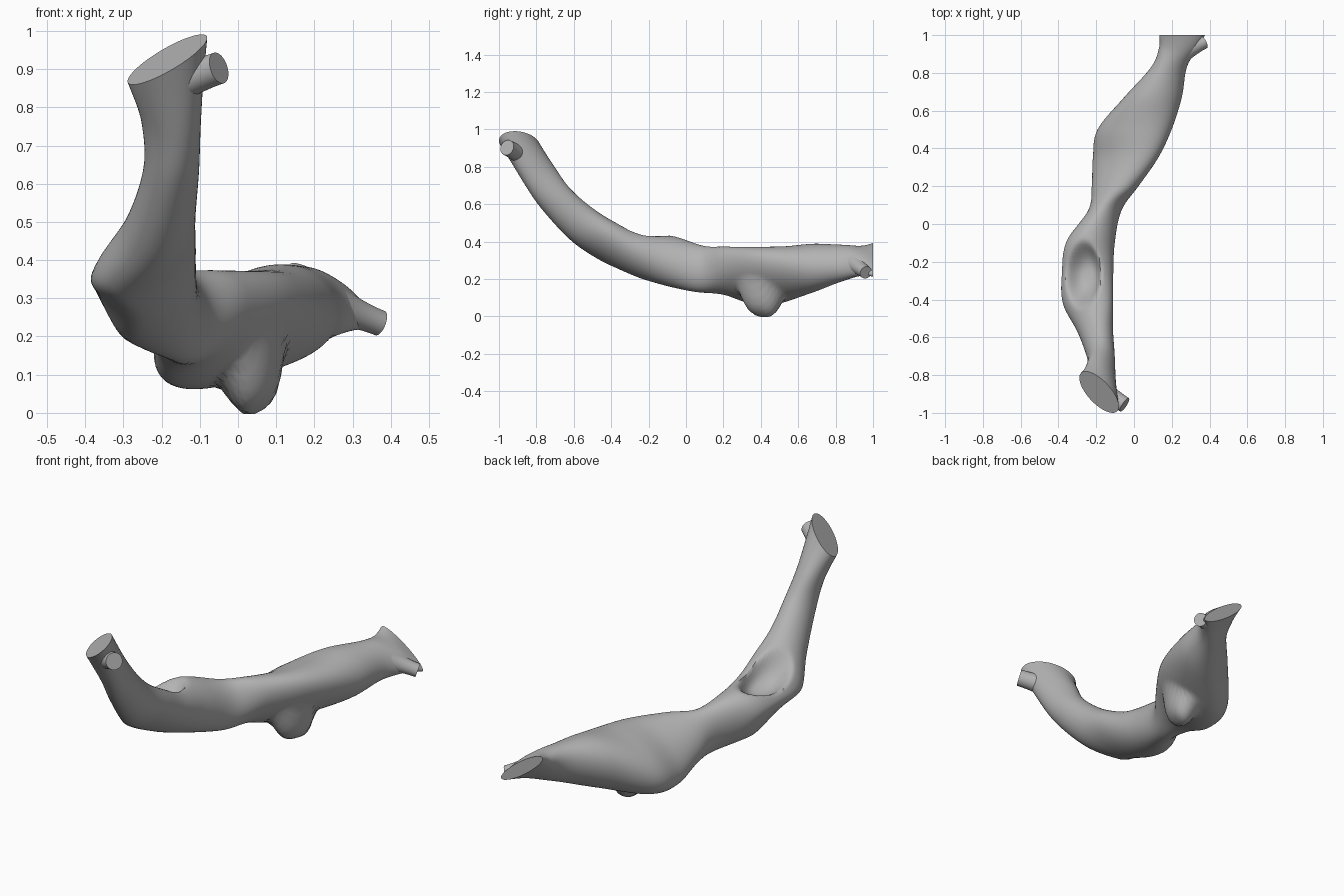
import bpy, bmesh, math
from mathutils import Vector

cube = bpy.data.objects.get("Cube")
if cube:
    bpy.data.objects.remove(cube, do_unlink=True)

grey = bpy.data.materials.new("bark grey")
grey.use_nodes = True
GREY = (0.45, 0.45, 0.45, 1)
grey.diffuse_color = GREY
grey.node_tree.nodes["Principled BSDF"].inputs["Base Color"].default_value = GREY

SIDES, STEPS = 56, 9

# Cross-sections from front tip to back end: centre, half side axis, half up axis
SECTIONS = [
    ((-.185, -.89, .925), (.100, -.095, .045), (.030, .055, .048)),
    ((-.175, -.79, .765), (.078, -.03, .00), (.00, .075, .048)),
    ((-.175, -.70, .635), (.073, 0, 0), (0, .078, .052)),
    ((-.205, -.56, .495), (.093, 0, .01), (.01, .055, .088)),
    ((-.243, -.415, .40), (.130, 0, .02), (.025, .04, .10)),
    ((-.250, -.27, .337), (.138, 0, 0), (.025, .03, .112)),
    ((-.232, -.10, .30), (.130, 0, -.02), (.01, .03, .128)),
    ((-.155, .07, .255), (.088, 0, -.01), (0, .02, .123)),
    ((-.100, .20, .245), (.122, 0, .02), (.02, 0, .127)),
    ((-.045, .35, .220), (.168, 0, .045), (.04, 0, .145)),
    ((.003, .50, .222), (.193, 0, .035), (.035, 0, .148)),
    ((.100, .67, .257), (.150, 0, -.02), (.03, 0, .13)),
    ((.185, .83, .285), (.090, 0, -.05), (.03, 0, .085)),
    ((.235, .93, .297), (.100, 0, -.062), (.025, 0, .052)),
    ((.255, 1.0, .303), (.120, 0, -.085), (.015, 0, .028)),
]

# Local pushes on the surface: centre, radii, push, flatness of the peak
PUSHES = [
    ((-.268, -.275, .43), (.10, .20, .19), (.03, 0, -.09), 1.6),   # knot hollow
    ((-.37, -.27, .26), (.13, .26, .13), (.015, 0, .035), 1),      # flank under it
    ((.045, .39, .11), (.105, .145, .14), (.02, 0, -.108), 2),     # broken twig below
]


def spline(a, b, c, d, t):
    """Smooth curve from b to c."""
    return 0.5 * (2 * b + (c - a) * t + (2 * a - 5 * b + 4 * c - d) * t * t
                  + (3 * b - a - 3 * c + d) * t ** 3)


def push(p):
    out = p.copy()
    for centre, radii, move, flat in PUSHES:
        d2 = sum(((p[i] - centre[i]) / radii[i]) ** 2 for i in range(3))
        if d2 < 1:
            out += Vector(move) * (1 - d2 ** flat) ** 2
    return out


def finish(bm, name):
    bmesh.ops.recalc_face_normals(bm, faces=bm.faces)
    mesh = bpy.data.meshes.new(name)
    bm.to_mesh(mesh)
    bm.free()
    mesh.materials.append(grey)
    ob = bpy.data.objects.new(name, mesh)
    bpy.context.collection.objects.link(ob)
    bpy.ops.object.select_all(action='DESELECT')
    ob.select_set(True)
    bpy.context.view_layer.objects.active = ob
    bpy.ops.object.shade_smooth_by_angle(angle=math.radians(50))


def loft(name, frames):
    bm = bmesh.new()
    angles = [2 * math.pi * k / SIDES for k in range(SIDES)]
    rings = [[bm.verts.new(push(c + u * math.cos(a) + v * math.sin(a))) for a in angles]
             for c, u, v in frames]
    for r, s in zip(rings, rings[1:]):
        for k in range(SIDES):
            n = (k + 1) % SIDES
            bm.faces.new((r[k], r[n], s[n], s[k]))
    bm.faces.new(rings[0])
    bm.faces.new(rings[-1])
    finish(bm, name)


# Main branch: spline through the sections
keys = [[Vector(v) for v in s] for s in SECTIONS]
keys = [keys[0]] + keys + [keys[-1]]
frames = []
for i in range(1, len(keys) - 2):
    for j in range(STEPS):
        frames.append([spline(*(keys[i + o][n] for o in (-1, 0, 1, 2)), j / STEPS)
                       for n in range(3)])
frames.append(keys[-1])
loft("branch", frames)


# Short broken twigs, flared at the root, with flat cut ends
def twig(name, start, end, r0, r1):
    a, b = Vector(start), Vector(end)
    axis = (b - a).normalized()
    u = axis.cross(Vector((0, 0, 1))).normalized()
    v = u.cross(axis)
    rings = []
    for i in range(9):
        t = i / 8
        r = r1 + (r0 - r1) * (1 - t) ** 2
        rings.append((a.lerp(b, t), u * r, v * r))
    loft(name, rings)


twig("front_twig", (-.16, -.885, .865), (-.050, -.957, .903), .054, .042)
twig("back_twig", (.25, .90, .283), (.372, .962, .235), .055, .034)
